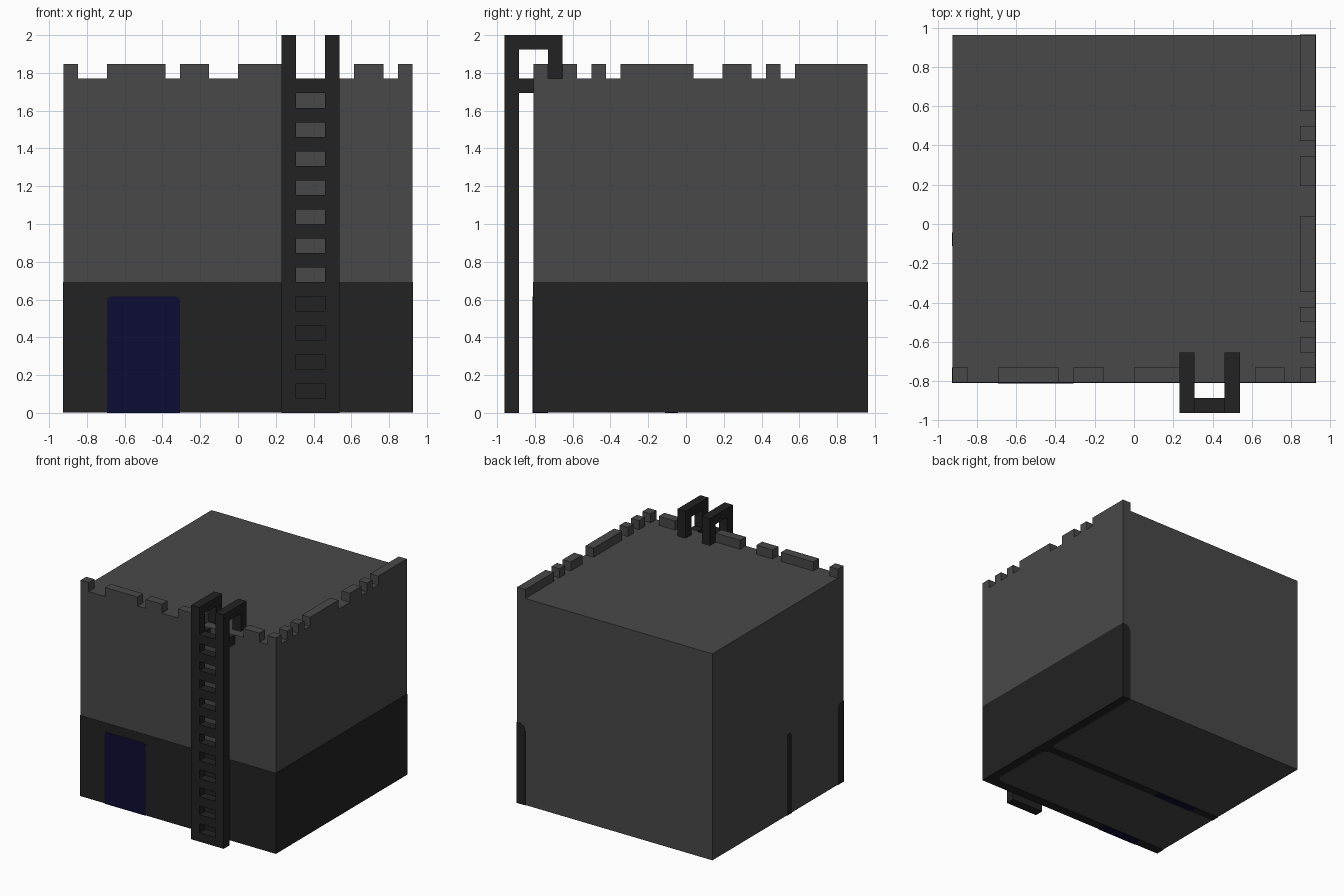
import bpy, bmesh, math
from mathutils import Vector

if "Cube" in bpy.data.objects:
    bpy.data.objects.remove(bpy.data.objects["Cube"], do_unlink=True)

U = 2 / 26      # block unit: everything sits on a 26-high grid
E = 0.03        # tiny offset (in units) that keeps flush faces apart


def material(name, rgb):
    m = bpy.data.materials.new(name)
    m.use_nodes = True
    m.diffuse_color = (*rgb, 1)
    bsdf = m.node_tree.nodes["Principled BSDF"]
    bsdf.inputs["Base Color"].default_value = (*rgb, 1)
    bsdf.inputs["Roughness"].default_value = 0.9
    return m


GREY = material("stone grey", (0.066, 0.066, 0.066))
DARK = material("charcoal", (0.0160, 0.0160, 0.0160))
BLUE = material("navy blue", (0.0037, 0.0037, 0.034))


def finish(name, bm, mat):
    bmesh.ops.recalc_face_normals(bm, faces=bm.faces)
    me = bpy.data.meshes.new(name)
    bm.to_mesh(me)
    bm.free()
    me.materials.append(mat)
    ob = bpy.data.objects.new(name, me)
    bpy.context.collection.objects.link(ob)
    return ob


def add_box(bm, x, y, z):
    """Box from three (low, high) ranges in units."""
    verts = bmesh.ops.create_cube(bm, size=1)["verts"]
    for v in verts:
        v.co = Vector([(lo + (hi - lo) * (c + 0.5)) * U
                       for c, (lo, hi) in zip(v.co, (x, y, z))])


def boxes(name, mat, ranges):
    bm = bmesh.new()
    for r in ranges:
        add_box(bm, *r)
    return finish(name, bm, mat)


def rounded_panel(name, mat, a, z, span, axis, left=0.0, right=0.0):
    """Upright panel: profile over (a, z) with rounded top corners, extruded over span."""
    pts = [(a[0], z[0]), (a[1], z[0])]
    for r, sign, edge, start in ((right, 1, a[1], 0), (left, -1, a[0], 90)):
        steps = 5 if r else 0
        for i in range(steps + 1):
            t = math.radians(start + (90 * i / steps if steps else 0))
            pts.append((edge - sign * r + r * math.cos(t),
                        z[1] - r + r * math.sin(t)) if r else (edge, z[1]))
    bm = bmesh.new()
    place = (lambda p, s: (s, p[0], p[1])) if axis == "x" else (lambda p, s: (p[0], s, p[1]))
    rings = [[bm.verts.new(Vector(place(p, s)) * U) for p in pts] for s in span]
    bm.faces.new(rings[0])
    bm.faces.new(rings[1])
    n = len(pts)
    for i in range(n):
        j = (i + 1) % n
        bm.faces.new((rings[0][i], rings[0][j], rings[1][j], rings[1][i]))
    return finish(name, bm, mat)


# Main block
boxes("building_body", GREY, [((-12, 12), (-10.5, 12.5), (2 * E, 23))])

# Battlements along the front and one side
front = [(-12, -11), (-9, -5), (-4, -2), (0, 3), (8, 10), (11, 12)]
side = [(-8.5, -7.5), (-6.5, -5.5), (-4.5, 0.5), (2.5, 4.5), (5.5, 6.5), (7.5, 12.5)]
boxes("front_battlements", GREY, [(x, (-10.5, -9.5), (23, 24)) for x in front])
boxes("side_battlements", GREY, [((11, 12), y, (23, 24)) for y in side])

# Dark ground-floor walls, rounded on their inner top edge
rounded_panel("front_wall", DARK, (-10.5 - E, -9.5), (E, 9), (-12 - E, 12 + E), "x", right=0.7)
rounded_panel("side_wall", DARK, (11, 12 + E), (E, 9), (-10.5 - E, 12.5 + E), "y", left=0.7)
rounded_panel("inner_wall", DARK, (-1.45, -0.55), (E, 9), (-12 - E, 11.5), "x", 0.4, 0.4)

# Small fillets where the walls meet
bm = bmesh.new()
for y, s in ((-9.5, 1), (-1.45, -1), (-0.55, 1)):
    corner = [(11.05, y - 0.05 * s), (10.4, y - 0.05 * s), (10.75, y + 0.25 * s), (11.05, y + 0.6 * s)]
    f = bm.faces.new([bm.verts.new(Vector((px, py, E)) * U) for px, py in corner])
    top = bmesh.ops.extrude_face_region(bm, geom=[f])["geom"]
    bmesh.ops.translate(bm, vec=(0, 0, 8 * U),
                        verts=[g for g in top if isinstance(g, bmesh.types.BMVert)])
finish("wall_fillets", bm, DARK)

# Doors in the front and inner walls
rounded_panel("front_door", BLUE, (-9, -4), (0, 8), (-10.5 - 2 * E, -9.5), "y", 0.3, 0.3)
rounded_panel("inner_door", BLUE, (-9, -4), (0, 8), (-1.45, -0.55), "y", 0.3, 0.3)

# Ladder rails that hook over the roof edge
for name, x in (("ladder_rail_right", (3, 4)), ("ladder_rail_left", (6, 7))):
    boxes(name, DARK, [
        (x, (-12.5, -11.5), (0, 26)),
        (x, (-11.5, -9.5), (25, 26)),
        (x, (-9.5, -8.5), (23, 26)),
        (x, (-11.5, -10.5), (22, 23)),
    ])

# Ladder rungs
boxes("ladder_rungs", DARK, [((4, 6), (-12.5, -11.5), (z, z + 1)) for z in range(0, 23, 2)])
